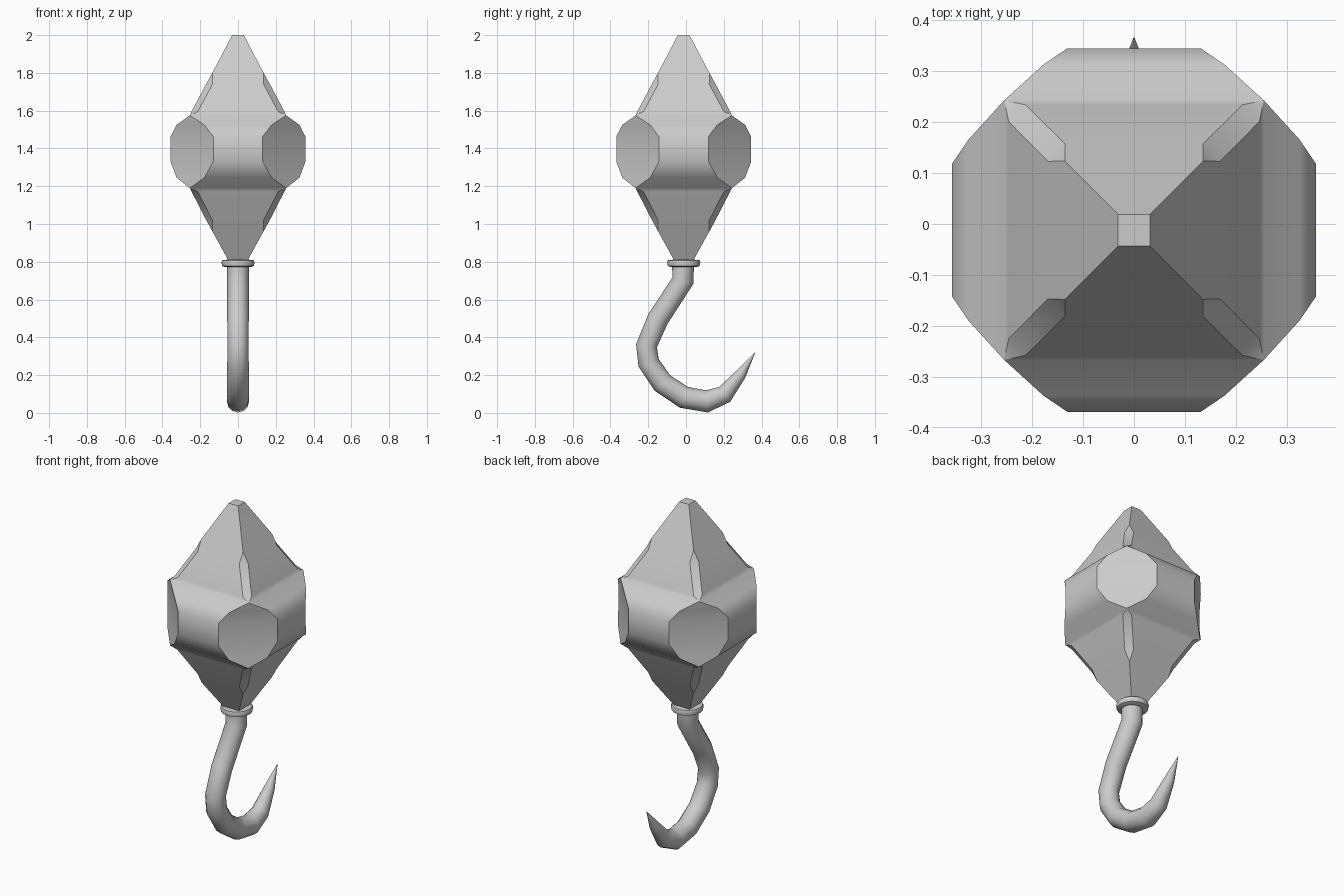
import bpy, bmesh, math
from mathutils import Vector

if "Cube" in bpy.data.objects:
    bpy.data.objects.remove(bpy.data.objects["Cube"])

AXIS_Y = -0.012


def loft(name, rings, angle):
    """Skin a list of equal-sized point rings, cap both ends, weld and shade."""
    bm = bmesh.new()
    loops = [[bm.verts.new(p) for p in ring] for ring in rings]
    n = len(loops[0])
    for a, b in zip(loops, loops[1:]):
        for i in range(n):
            j = (i + 1) % n
            bm.faces.new((a[i], a[j], b[j], b[i]))
    bm.faces.new(loops[0])
    bm.faces.new(loops[-1])
    bmesh.ops.remove_doubles(bm, verts=bm.verts, dist=0.0005)
    bmesh.ops.recalc_face_normals(bm, faces=bm.faces)
    mesh = bpy.data.meshes.new(name)
    bm.to_mesh(mesh)
    bm.free()
    ob = bpy.data.objects.new(name, mesh)
    bpy.context.collection.objects.link(ob)
    bpy.ops.object.select_all(action='DESELECT')
    ob.select_set(True)
    bpy.context.view_layer.objects.active = ob
    bpy.ops.object.shade_smooth_by_angle(angle=math.radians(angle))
    return ob


def corner_cut_square(z, w, c):
    """Square of half width w whose corners are cut back to c."""
    pts = [(w, -c), (w, c), (c, w), (-c, w), (-w, c), (-w, -c), (-c, -w), (c, -w)]
    return [(x, y + AXIS_Y, z) for x, y in pts]


def circle(z, r, n=16):
    return [(r * math.cos(2 * math.pi * i / n),
             AXIS_Y + r * math.sin(2 * math.pi * i / n), z) for i in range(n)]


# Faceted weight: (height, half width, corner cut)
profile = [
    (0.80, 0.047, 0.047), (0.96, 0.135, 0.135), (1.02, 0.168, 0.135),
    (1.172, 0.246, 0.213), (1.19, 0.255, 0.255), (1.245, 0.325, 0.178),
    (1.33, 0.357, 0.131), (1.463, 0.357, 0.131), (1.525, 0.325, 0.178),
    (1.575, 0.255, 0.255), (1.595, 0.246, 0.213), (1.74, 0.169, 0.135),
    (1.80, 0.136, 0.136), (2.0, 0.031, 0.031),
]
loft("faceted_weight", [corner_cut_square(*p) for p in profile], 32)

# Collar between weight and hook
loft("collar", [circle(z, r) for z, r in
                [(0.772, 0.07), (0.778, 0.084), (0.797, 0.088), (0.808, 0.084), (0.812, 0.05)]], 35)

# Hook: (y, z, radius) along the bend, tapering to a point
path = [
    (-0.016, 0.79, 0.058), (-0.016, 0.70, 0.058), (-0.15, 0.495, 0.057),
    (-0.209, 0.355, 0.056), (-0.198, 0.265, 0.057), (-0.125, 0.158, 0.058),
    (-0.010, 0.082, 0.059), (0.110, 0.061, 0.059), (0.205, 0.098, 0.049),
    (0.29, 0.205, 0.030), (0.366, 0.32, 0.001),
]
rings = []
for i, (y, z, r) in enumerate(path):
    here = Vector((0, y, z))
    before = Vector((0, *path[max(i - 1, 0)][:2]))
    after = Vector((0, *path[min(i + 1, len(path) - 1)][:2]))
    tangent = ((here - before).normalized() + (after - here).normalized()).normalized()
    side = Vector((1, 0, 0))
    up = tangent.cross(side)
    rings.append([here + r * (math.cos(t) * side + math.sin(t) * up)
                  for t in (2 * math.pi * k / 12 for k in range(12))])
loft("hook", rings, 40)
